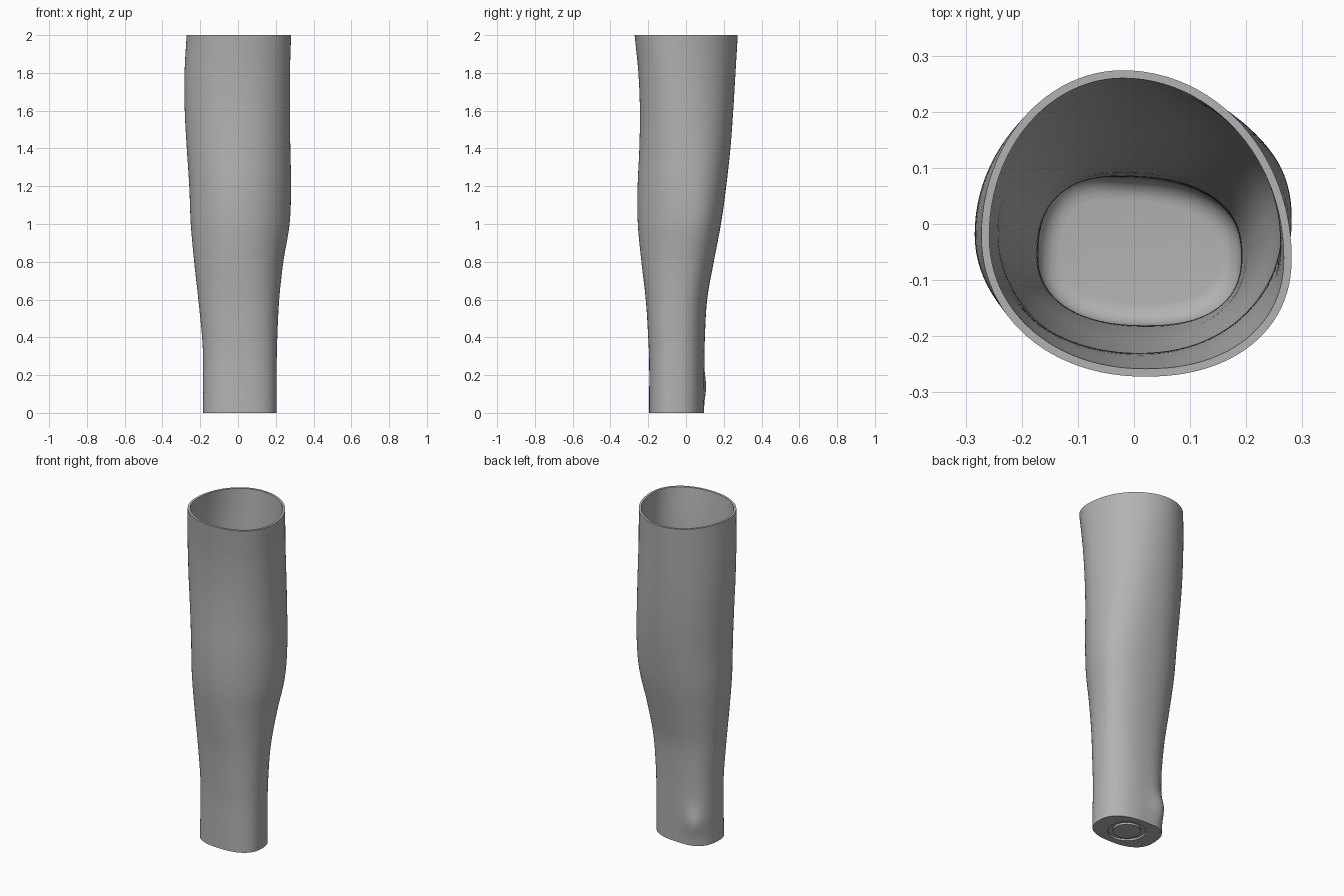
import bpy
import bmesh
import math
from mathutils import Vector

SEGMENTS = 96
LEVELS = 64
WALL = 0.014
FLOOR = 0.03

# Height, then the outer extents: right, left, front, back
STATIONS = [
    (0.0, -.185, .205, -.195, .095),
    (0.28, -.185, .205, -.195, .098),
    (0.4, -.19, .208, -.2, .1),
    (0.6, -.21, .218, -.213, .112),
    (0.8, -.232, .24, -.236, .147),
    (1.0, -.25, .273, -.255, .185),
    (1.2, -.258, .281, -.256, .213),
    (1.4, -.271, .277, -.247, .235),
    (1.6, -.282, .275, -.244, .25),
    (1.8, -.283, .275, -.252, .262),
    (2.0, -.272, .281, -.272, .274),
]

# Height, then where the widest points sit (back x, front x, right y, left y)
# and the squareness of the back-left, back-right, front-right, front-left corners
CORNERS = [
    (0.0, -.04, .02, -.06, -.06, 2.5, 2.6, 2.4, 2.5),
    (0.5, -.02, .02, -.05, -.05, 2.4, 2.3, 2.2, 2.3),
    (1.1, .01, 0, .01, -.02, 2.35, 2.1, 1.95, 2.05),
    (2.0, -.02, .02, -.06, -.02, 2.0, 2.0, 2.1, 2.2),
]


def sample(table, z):
    """Smoothly interpolate the rows of a table at height z."""
    last = len(table) - 1
    i = max(k for k in range(last) if table[k][0] <= z + 1e-6)
    before, a, b, after = (table[min(max(k, 0), last)] for k in range(i - 1, i + 3))
    span = b[0] - a[0]
    t = (z - a[0]) / span
    out = []
    for c in range(1, len(a)):
        m0 = (b[c] - before[c]) / (b[0] - before[0]) * span
        m1 = (after[c] - a[c]) / (after[0] - a[0]) * span
        d = b[c] - a[c]
        out.append(a[c] + m0 * t + (3 * d - 2 * m0 - m1) * t**2
                   + (m0 + m1 - 2 * d) * t**3)
    return out


def outline(z, inset=0.0):
    """Cross-section built from four superellipse quarters."""
    x0, x1, y0, y1 = sample(STATIONS, z)
    back, front, right, left, *power = sample(CORNERS, z)
    x0, x1, y0, y1 = x0 + inset, x1 - inset, y0 + inset, y1 - inset
    points = []
    for i in range(SEGMENTS):
        angle = math.tau * i / SEGMENTS
        c, s = math.cos(angle), math.sin(angle)
        n = power[i * 4 // SEGMENTS]
        cx = back if s >= 0 else front
        cy = right if c >= 0 else left
        rx = x1 - cx if c >= 0 else cx - x0
        ry = y1 - cy if s >= 0 else cy - y0
        x = cx + rx * math.copysign(abs(c) ** (2 / n), c)
        y = cy + ry * math.copysign(abs(s) ** (2 / n), s)
        # Wrist bone bump at the back
        near = math.exp(-((x + .11) / .06)**2 - ((y - .08) / .06)**2
                        - ((z - .14) / .075)**2)
        points.append(Vector((x - .012 * near, y + .018 * near, z)))
    return points


def bridge(bm, a, b):
    for i in range(SEGMENTS):
        j = (i + 1) % SEGMENTS
        bm.faces.new((a[i], a[j], b[j], b[i]))


def loft(bm, loops):
    """Skin a list of loops and cap both ends."""
    rings = [[bm.verts.new(p) for p in loop] for loop in loops]
    for a, b in zip(rings, rings[1:]):
        bridge(bm, a, b)
    bm.faces.new(rings[0][::-1])
    bm.faces.new(rings[-1])


def circle(radius, z):
    return [Vector((.01 + radius * math.cos(math.tau * i / SEGMENTS),
                    -.05 + radius * math.sin(math.tau * i / SEGMENTS), z))
            for i in range(SEGMENTS)]


grey = bpy.data.materials.new("plain_grey")
grey.use_nodes = True
COLOUR = (.45, .45, .45, 1)
grey.diffuse_color = COLOUR
grey.node_tree.nodes["Principled BSDF"].inputs["Base Color"].default_value = COLOUR

cube = bpy.data.objects.get("Cube")
if cube:
    bpy.data.objects.remove(cube)

bm = bmesh.new()
# Underside with a ring groove around a central disc
loops = [circle(.078, 0), circle(.078, .012), circle(.105, .012), circle(.105, 0)]
# Outer skin up to the rim
loops += [outline(2 * i / LEVELS) for i in range(LEVELS + 1)]
# Inner skin back down to the floor
floor_top = FLOOR + .04
loops += [outline(2 + (floor_top - 2) * i / LEVELS, WALL) for i in range(LEVELS + 1)]
# Rounded edge of the floor
for step in range(1, 7):
    a = math.pi / 2 * step / 6
    ring = outline(floor_top, WALL + .04 * (1 - math.cos(a)))
    for p in ring:
        p.z = floor_top - .04 * math.sin(a)
    loops.append(ring)
loft(bm, loops)
bmesh.ops.recalc_face_normals(bm, faces=bm.faces)

mesh = bpy.data.meshes.new("hollow_forearm")
bm.to_mesh(mesh)
bm.free()
forearm = bpy.data.objects.new("hollow_forearm", mesh)
bpy.context.collection.objects.link(forearm)
mesh.materials.append(grey)

bpy.ops.object.select_all(action='DESELECT')
forearm.select_set(True)
bpy.context.view_layer.objects.active = forearm
bpy.ops.object.shade_smooth_by_angle(angle=math.radians(40))
